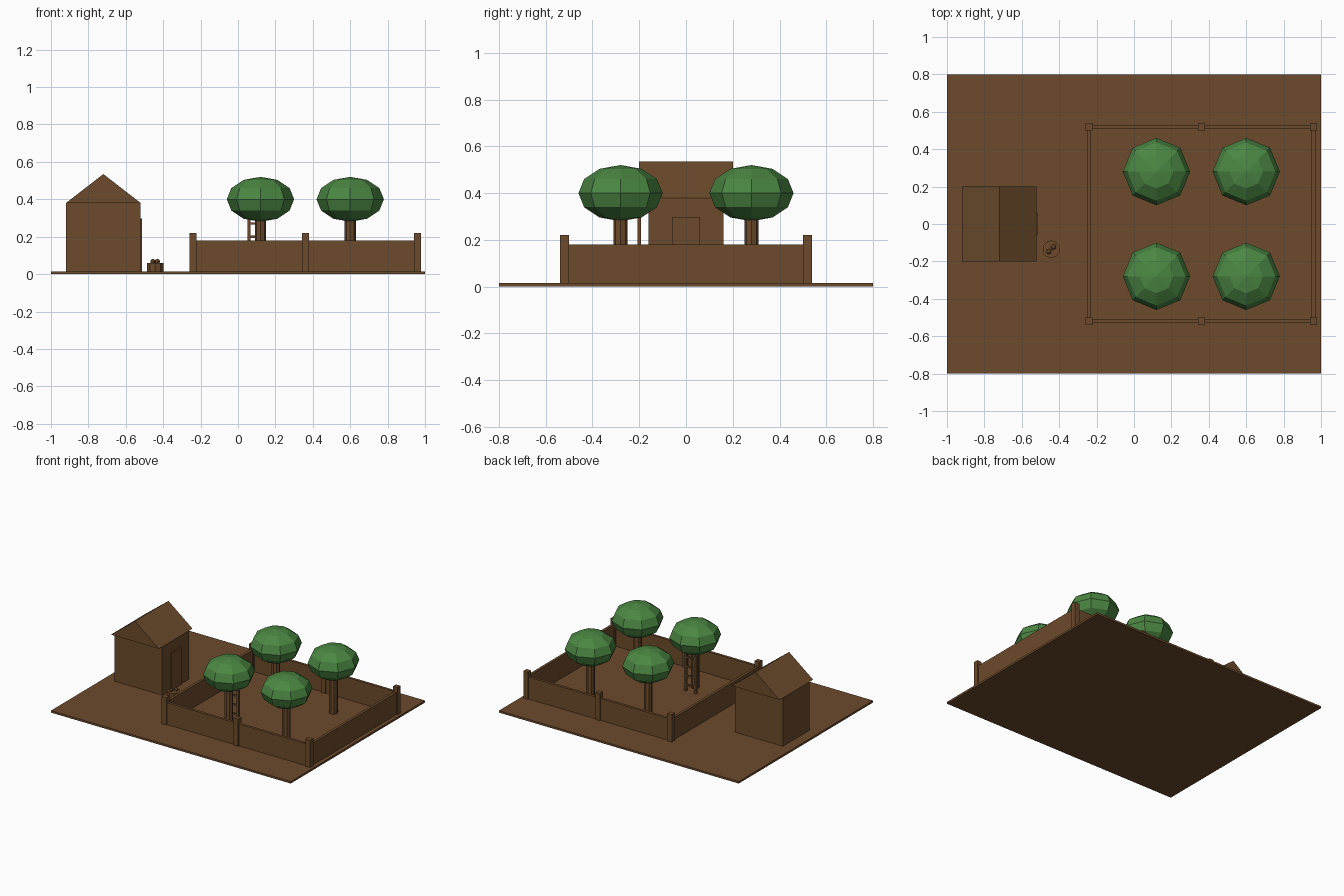
import bpy, bmesh
from mathutils import Matrix

if "Cube" in bpy.data.objects:
    bpy.data.objects.remove(bpy.data.objects["Cube"])


def material(name, rgb):
    m = bpy.data.materials.new(name)
    m.use_nodes = True
    m.diffuse_color = (*rgb, 1)
    m.node_tree.nodes["Principled BSDF"].inputs["Base Color"].default_value = (*rgb, 1)
    return m


WOOD = material("brown wood", (0.15, 0.07, 0.025))
LEAF = material("leaf green", (0.07, 0.24, 0.055))
GROUND = 0.015


def finish(name, bm, mat):
    me = bpy.data.meshes.new(name)
    bm.to_mesh(me)
    bm.free()
    me.materials.append(mat)
    ob = bpy.data.objects.new(name, me)
    bpy.context.collection.objects.link(ob)
    return ob


def box(name, x, y, z, mat=WOOD):
    """Box between the given (low, high) pairs."""
    bm = bmesh.new()
    size = [b - a for a, b in (x, y, z)]
    mid = [(a + b) / 2 for a, b in (x, y, z)]
    bmesh.ops.create_cube(bm, size=1, matrix=Matrix.Translation(mid) @ Matrix.Diagonal((*size, 1)))
    return finish(name, bm, mat)


def cylinder(name, x, y, z0, z1, r, sides):
    bm = bmesh.new()
    bmesh.ops.create_cone(bm, cap_ends=True, segments=sides, radius1=r, radius2=r, depth=z1 - z0,
                          matrix=Matrix.Translation((x, y, (z0 + z1) / 2)))
    return finish(name, bm, WOOD)


def ball(name, centre, scale, mat, sides, rings):
    bm = bmesh.new()
    bmesh.ops.create_uvsphere(bm, u_segments=sides, v_segments=rings, radius=1,
                              matrix=Matrix.Translation(centre) @ Matrix.Diagonal((*scale, 1)))
    return finish(name, bm, mat)


# Ground
box("ground", (-1, 1), (-0.8, 0.8), (0, GROUND))

# House: walls, gabled roof, door
box("house_walls", (-0.92, -0.52), (-0.16, 0.16), (GROUND, 0.38))
box("house_door", (-0.53, -0.513), (-0.058, 0.058), (GROUND, 0.297))
bm = bmesh.new()
gable = bm.faces.new([bm.verts.new((x, -0.2, z)) for x, z in ((-0.92, 0.38), (-0.52, 0.38), (-0.72, 0.535))])
ext = bmesh.ops.extrude_face_region(bm, geom=[gable], use_keep_orig=True)
bmesh.ops.translate(bm, vec=(0, 0.4, 0), verts=[v for v in ext["geom"] if isinstance(v, bmesh.types.BMVert)])
bmesh.ops.recalc_face_normals(bm, faces=bm.faces)
finish("house_roof", bm, WOOD)

# Fence: posts and panels
WEST, EAST, SIDE, HALF = -0.24, 0.96, 0.52, 0.019
for y in (-SIDE, SIDE):
    for x in (WEST, (WEST + EAST) / 2, EAST):
        box("fence_post", (x - HALF, x + HALF), (y - HALF, y + HALF), (GROUND, 0.22))
    box("fence_long_panel", (WEST, EAST), (y - 0.01, y + 0.01), (GROUND, 0.18))
for x in (WEST, EAST):
    box("fence_end_panel", (x - 0.01, x + 0.01), (-SIDE, SIDE), (GROUND, 0.18))

# Trees
for x in (0.12, 0.6):
    for y in (-0.28, 0.28):
        cylinder("tree_trunk", x, y, GROUND, 0.32, 0.03, 8)
        ball("tree_crown", (x, y, 0.4), (0.18, 0.18, 0.12), LEAF, 8, 6)

# Ladder
for x in (0.058, 0.142):
    box("ladder_rail", (x - 0.008, x + 0.008), (-0.208, -0.192), (GROUND, 0.3))
for i in range(4):
    z = 0.06 + i * 0.07
    box("ladder_rung", (0.058, 0.142), (-0.206, -0.194), (z - 0.006, z + 0.006))

# Basket with fruit
cylinder("basket", -0.443, -0.135, GROUND, 0.06, 0.047, 10)
for dx in (-0.012, 0.012):
    ball("fruit", (-0.443 + dx, -0.135 + dx, 0.067), (0.014,) * 3, WOOD, 8, 6)
